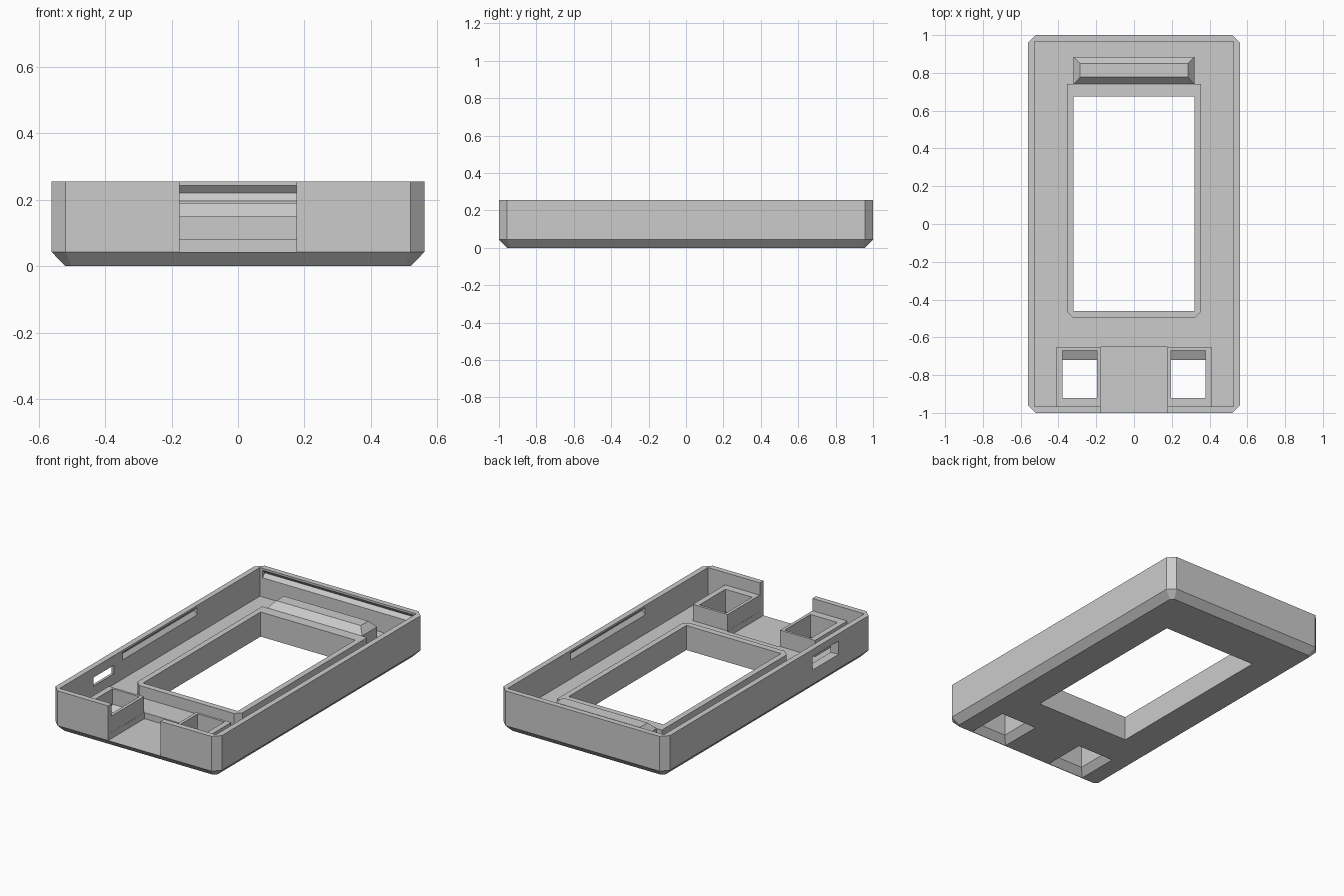
import bpy, bmesh

cube = bpy.data.objects.get("Cube")
if cube:
    bpy.data.objects.remove(cube)

grey = bpy.data.materials.new("plain grey")
grey.use_nodes = True
COLOUR = (0.6, 0.6, 0.6, 1)
grey.diffuse_color = COLOUR
grey.node_tree.nodes["Principled BSDF"].inputs["Base Color"].default_value = COLOUR


def loft(name, rings):
    """Closed solid skinned through rings of equal point count."""
    bm = bmesh.new()
    loops = [[bm.verts.new(p) for p in ring] for ring in rings]
    n = len(loops[0])
    for a, b in zip(loops, loops[1:]):
        for i in range(n):
            j = (i + 1) % n
            bm.faces.new((a[i], a[j], b[j], b[i]))
    bm.faces.new(loops[0])
    bm.faces.new(loops[-1])
    bmesh.ops.recalc_face_normals(bm, faces=bm.faces)
    mesh = bpy.data.meshes.new(name)
    bm.to_mesh(mesh)
    bm.free()
    mesh.materials.append(grey)
    ob = bpy.data.objects.new(name, mesh)
    bpy.context.collection.objects.link(ob)
    return ob


def rect(x0, x1, y0, y1, z):
    return [(x0, y0, z), (x1, y0, z), (x1, y1, z), (x0, y1, z)]


def octagon(x, y, c, z):
    return [(-x + c, -y, z), (x - c, -y, z), (x, -y + c, z), (x, y - c, z),
            (x - c, y, z), (-x + c, y, z), (-x, y - c, z), (-x, -y + c, z)]


def box(name, x0, x1, y0, y1, z0, z1):
    return loft(name, [rect(x0, x1, y0, y1, z0), rect(x0, x1, y0, y1, z1)])


def cut(ob, cutters):
    """Subtract each cutter from the part."""
    bpy.context.view_layer.objects.active = ob
    for c in cutters:
        mod = ob.modifiers.new("cut", "BOOLEAN")
        mod.operation, mod.solver, mod.object = "DIFFERENCE", "EXACT", c
        bpy.ops.object.modifier_apply(modifier=mod.name)


X, Y, TOP, FLOOR, RECESS = 0.562, 1.0, 0.255, 0.08, 0.043
IX, IY = 0.528, 0.966          # inner wall faces
POST_TOP = 0.18

# Outer case with chamfered corners and bottom edge
case = loft("case", [octagon(X - 0.042, Y - 0.042, 0.018, 0),
                     octagon(X, Y, 0.042, RECESS),
                     octagon(X, Y, 0.042, TOP)])

cutters = [
    box("cavity", -IX, IX, -IY, IY, FLOOR, 1),
    box("front_notch", -0.177, 0.177, -1.2, -0.65, RECESS, 1),
    box("screen_opening", -0.32, 0.32, -0.46, 0.675, -1, 1),
]

# V-shaped snap grooves in the side walls and the back wall
for s in (-1, 1):
    cutters.append(loft("side_groove", [
        [(s * (IX - 0.01), y, 0.195), (s * IX, y, 0.197), (s * (IX + 0.02), y, 0.22),
         (s * IX, y, 0.243), (s * (IX - 0.01), y, 0.245)] for y in (-0.36, 0.36)]))
cutters.append(loft("back_groove", [
    [(x, IY - 0.01, 0.195), (x, IY, 0.197), (x, IY + 0.02, 0.22),
     (x, IY, 0.243), (x, IY - 0.01, 0.245)] for x in (-0.51, 0.51)]))

# Flared port in the right wall
cutters.append(loft("side_port", [
    [(x, -0.543 - h, 0.17 - v), (x, -0.543 + h, 0.17 - v),
     (x, -0.543 + h, 0.17 + v), (x, -0.543 - h, 0.17 + v)]
    for x, h, v in ((-X - 0.01, 0.135, 0.045), (-IX + 0.01, 0.09, 0.022))]))

# Button wells: through hole, sloped ledge, flare underneath
wells = {}
for s in (-1, 1):
    a, b = s * 0.197, s * 0.378
    hole = box("button_hole", a, b, -0.92, -0.72, -1, 1)
    ledge = loft("button_ledge", [
        [(x, -0.92, 0.06), (x, -0.72, 0.06), (x, -0.67, 0.085),
         (x, -0.67, 1), (x, -0.92, 1)] for x in (a, b)])
    flare = loft("button_flare", [
        rect(s * 0.155, s * 0.42, -0.962, -0.678, -0.01),
        rect(a, b, -0.92, -0.72, 0.042)])
    wells[s] = (hole, ledge)
    cutters += [hole, ledge, flare]

cut(case, cutters)

# Square collars around the button wells
for s, side in ((-1, "right"), (1, "left")):
    post = box(side + "_button_collar", s * 0.178, s * 0.413, -IY, -0.655, FLOOR, POST_TOP)
    cut(post, wells[s])

# Raised frame around the screen opening, front corners clipped
fx, f0, f1, c = 0.355, -0.498, 0.74, 0.035
frame = loft("screen_frame", [
    [(-fx + c, f0, z), (fx - c, f0, z), (fx, f0 + c, z),
     (fx, f1, z), (-fx, f1, z), (-fx, f0 + c, z)] for z in (FLOOR, 0.15)])
cut(frame, [cutters[2]])

# Bevelled bar behind the screen
loft("back_bar", [rect(-0.32, 0.32, 0.74, 0.885, FLOOR),
                  rect(-0.32, 0.32, 0.74, 0.885, 0.15),
                  rect(-0.285, 0.285, 0.777, 0.85, 0.19)])

for cutter in cutters:
    bpy.data.objects.remove(cutter)
